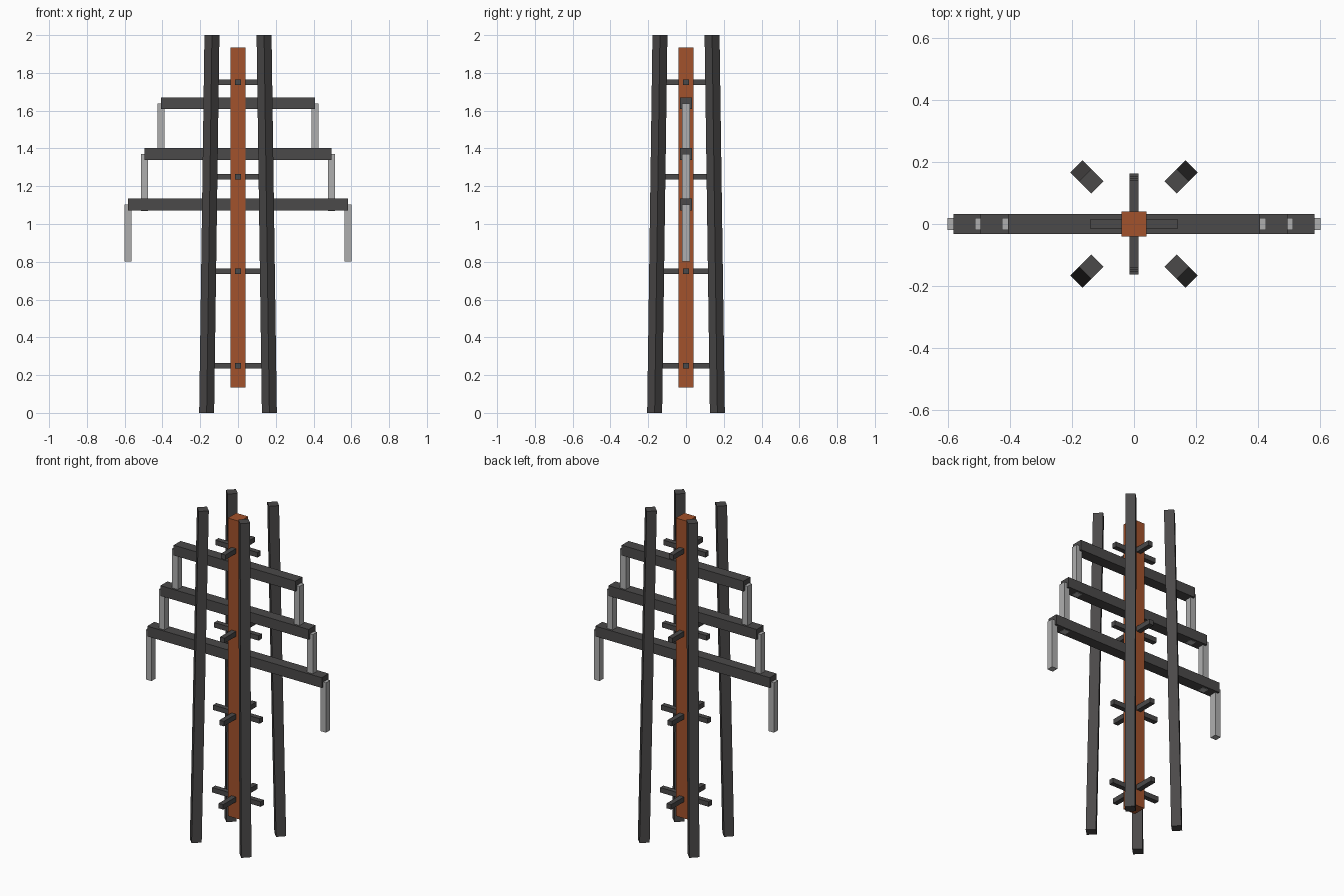
import bpy, bmesh
from math import radians
from mathutils import Matrix, Vector

if "Cube" in bpy.data.objects:
    bpy.data.objects.remove(bpy.data.objects["Cube"])


def material(name, rgb):
    m = bpy.data.materials.new(name)
    m.diffuse_color = (*rgb, 1)
    m.use_nodes = True
    m.node_tree.nodes["Principled BSDF"].inputs["Base Color"].default_value = m.diffuse_color
    return m


dark = material("dark_iron", (0.07, 0.067, 0.067))
rust = material("rust_brown", (0.36, 0.085, 0.025))
pale = material("pale_grey", (0.43, 0.43, 0.43))


def box(name, size, loc, mat, turn=0, lean=None):
    """Box with optional turn about z; lean shifts the top end sideways."""
    bm = bmesh.new()
    bmesh.ops.create_cube(bm, size=1)
    bm.transform(Matrix.Rotation(turn, 4, 'Z') @ Matrix.Diagonal((*size, 1)))
    if lean:
        for v in bm.verts:
            if v.co.z > 0:
                v.co += Vector(lean)
    mesh = bpy.data.meshes.new(name)
    bm.to_mesh(mesh)
    bm.free()
    mesh.materials.append(mat)
    ob = bpy.data.objects.new(name, mesh)
    ob.location = loc
    bpy.context.collection.objects.link(ob)
    return ob


FOOT, HEAD = 0.166, 0.138  # leg centre offsets at ground and top

# Four legs turned 45 degrees and leaning inward
for sx in (-1, 1):
    for sy in (-1, 1):
        d = HEAD - FOOT
        box("leg", (0.056, 0.056, 2), (sx * FOOT, sy * FOOT, 1), dark,
            radians(45), (sx * d, sy * d, 0))

# Central column
box("column", (0.08, 0.08, 1.8), (0, 0, 1.035), rust)

# Crossed braces, shorter toward the top
for z in (0.25, 0.75, 1.25, 1.75):
    length = 2 * (FOOT + (HEAD - FOOT) * z / 2)
    box("brace_x", (length, 0.03, 0.03), (0, 0, z), dark)
    box("brace_y", (0.03, length, 0.03), (0, 0, z), dark)

# Crossarms with hanging insulators at both ends
for z, half in ((1.103, 0.583), (1.371, 0.495), (1.639, 0.407)):
    box("crossarm", (2 * half, 0.066, 0.062), (0, 0, z), dark)
    for s in (-1, 1):
        box("insulator", (0.038, 0.04, 0.301), (s * half, 0, z - 0.1505), pale)
